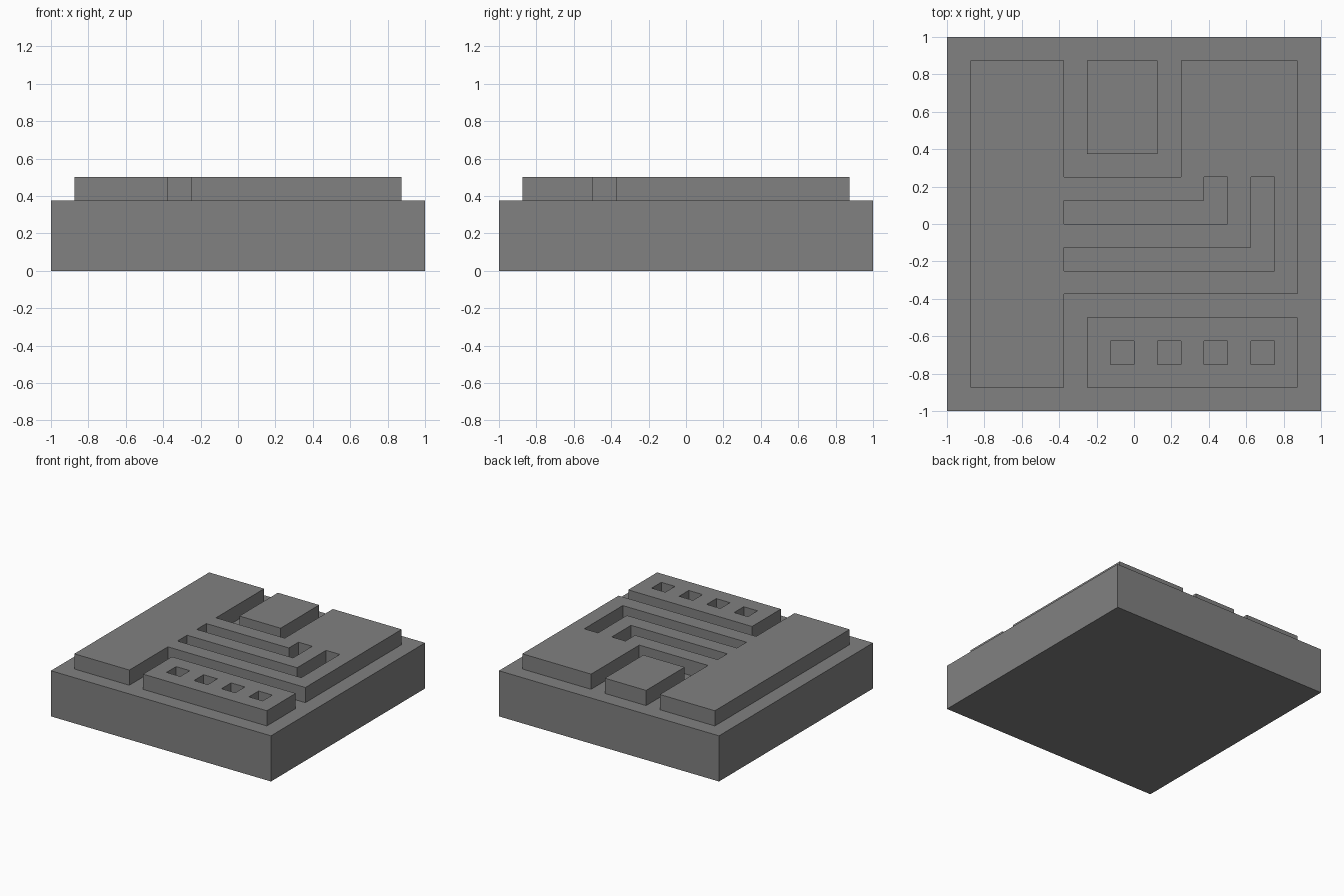
import bpy, bmesh

if "Cube" in bpy.data.objects:
    bpy.data.objects.remove(bpy.data.objects["Cube"])

# Everything sits on a grid of 1/8 unit; rectangles are (x0, y0, x1, y1) in grid units
U = 0.125
BASE_H, RAISE = 0.375, 0.125

RAISED = [
    (-7, -7, -3, 7),    # long left pad
    (-3, -3, 7, 2),     # middle area carrying the grooves
    (2, 2, 7, 7),       # upper right pad
    (-2, 3, 1, 7),      # small separate pad
    (-2, -7, 7, -4),    # strip with sockets
]
GROOVES = [
    (-3, 0, 4, 1), (3, 0, 4, 2),      # short L groove
    (-3, -2, 6, -1), (5, -2, 6, 2),   # long L groove
]
SOCKETS = [(x, -6, x + 1, -5) for x in (-1, 1, 3, 5)]


def inside(p, rects):
    x, y = p.x / U, p.y / U
    return any(a < x < c and b < y < d for a, b, c, d in rects)


bm = bmesh.new()

# Base slab: grid pulled upward into a solid
bmesh.ops.create_grid(bm, x_segments=16, y_segments=16, size=1.0)
ext = bmesh.ops.extrude_face_region(bm, geom=bm.faces[:])
for v in [g for g in ext["geom"] if isinstance(g, bmesh.types.BMVert)]:
    v.co.z = BASE_H

# Raised pads, leaving grooves and sockets at base level
bm.normal_update()
pads = []
for f in bm.faces:
    c = f.calc_center_median()
    if c.z > BASE_H - 0.001 and inside(c, RAISED) and not inside(c, GROOVES + SOCKETS):
        pads.append(f)
ext = bmesh.ops.extrude_face_region(bm, geom=pads)
for v in [g for g in ext["geom"] if isinstance(g, bmesh.types.BMVert)]:
    v.co.z = BASE_H + RAISE

# Merge flat areas and tidy normals
bmesh.ops.recalc_face_normals(bm, faces=bm.faces[:])
bmesh.ops.dissolve_limit(bm, angle_limit=0.01, verts=bm.verts[:], edges=bm.edges[:])

mesh = bpy.data.meshes.new("circuit_tile")
bm.to_mesh(mesh)
bm.free()

grey = bpy.data.materials.new("mid grey")
grey.diffuse_color = (0.22, 0.22, 0.22, 1)
grey.use_nodes = True
grey.node_tree.nodes["Principled BSDF"].inputs["Base Color"].default_value = grey.diffuse_color
mesh.materials.append(grey)

tile = bpy.data.objects.new("circuit_tile", mesh)
bpy.context.collection.objects.link(tile)
